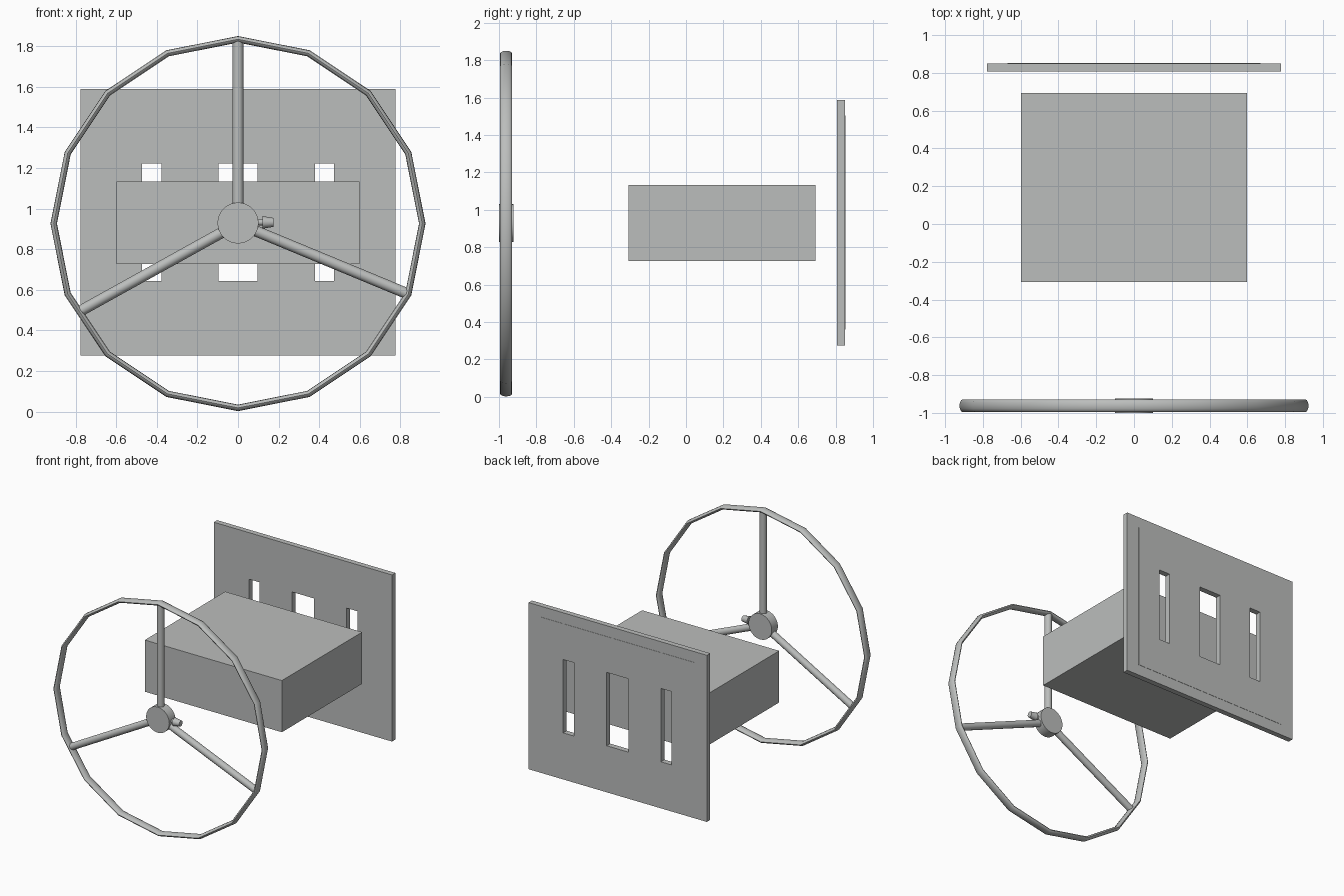
import bpy, bmesh, math
from mathutils import Vector

if "Cube" in bpy.data.objects:
    bpy.data.objects.remove(bpy.data.objects["Cube"])

grey = bpy.data.materials.new("plain_grey")
grey.diffuse_color = (0.5, 0.513, 0.505, 1)
grey.use_nodes = True
grey.node_tree.nodes["Principled BSDF"].inputs["Base Color"].default_value = grey.diffuse_color

ZC, YC = 0.926, -0.962   # wheel centre


def finish(name, bm, smooth=False):
    bmesh.ops.recalc_face_normals(bm, faces=bm.faces)
    me = bpy.data.meshes.new(name)
    bm.to_mesh(me)
    bm.free()
    ob = bpy.data.objects.new(name, me)
    bpy.context.collection.objects.link(ob)
    me.materials.append(grey)
    if smooth:
        bpy.ops.object.select_all(action='DESELECT')
        ob.select_set(True)
        bpy.context.view_layer.objects.active = ob
        bpy.ops.object.shade_smooth_by_angle(angle=math.radians(50))
    return ob


def rod(name, a, b, r1, r2, sides):
    """Cylinder or cone from point a to point b."""
    a, b = Vector(a), Vector(b)
    bm = bmesh.new()
    bmesh.ops.create_cone(bm, cap_ends=True, segments=sides, radius1=r1,
                          radius2=r2, depth=(b - a).length)
    bm.transform((b - a).to_track_quat('Z', 'Y').to_matrix().to_4x4())
    bmesh.ops.translate(bm, verts=bm.verts, vec=(a + b) / 2)
    return finish(name, bm, True)


def slotted_plate(name, xs, zs, y0, y1):
    """Plate with slots: every second inner column of the middle row is open."""
    bm = bmesh.new()
    grid = [[bm.verts.new((x, y0, z)) for z in zs] for x in xs]
    for i in range(len(xs) - 1):
        for j in range(len(zs) - 1):
            if j == 1 and i % 2 == 1:
                continue
            bm.faces.new((grid[i][j], grid[i + 1][j],
                          grid[i + 1][j + 1], grid[i][j + 1]))
    ext = bmesh.ops.extrude_face_region(bm, geom=bm.faces[:], use_keep_orig=True)
    top = [v for v in ext["geom"] if isinstance(v, bmesh.types.BMVert)]
    bmesh.ops.translate(bm, verts=top, vec=(0, y1 - y0, 0))
    return finish(name, bm)


# Wheel rim: 16-sided ring with a flattened tube section
bm = bmesh.new()
SEG, TUBE = 16, 12
rings = []
for i in range(SEG):
    a = 2 * math.pi * i / SEG
    loop = []
    for k in range(TUBE):
        t = 2 * math.pi * k / TUBE
        r = 0.908 + 0.016 * math.cos(t)
        loop.append(bm.verts.new((r * math.cos(a), YC + 0.033 * math.sin(t),
                                  ZC + r * math.sin(a))))
    rings.append(loop)
for i in range(SEG):
    p, q = rings[i], rings[(i + 1) % SEG]
    for k in range(TUBE):
        n = (k + 1) % TUBE
        bm.faces.new((p[k], p[n], q[n], q[k]))
finish("wheel_rim", bm, True)

# Hub and three spokes
rod("wheel_hub", (0, -1.0, ZC + 0.003), (0, -0.923, ZC + 0.003), 0.101, 0.101, 32)
for name, deg, length in (("spoke_top", 90, 0.905), ("spoke_left", 209, 0.885),
                          ("spoke_right", -22.5, 0.905)):
    a = math.radians(deg)
    c, s = math.cos(a), math.sin(a)
    rod(name, (0.08 * c, YC, ZC + 0.08 * s),
        (length * c, YC, ZC + length * s), 0.027, 0.027, 12)

# Small knob on the side of the hub
rod("knob_stem", (0.09, YC, 0.932), (0.13, YC, 0.932), 0.015, 0.015, 12)
rod("knob", (0.12, YC, 0.932), (0.175, YC, 0.932), 0.031, 0.022, 12)

# Main box
bm = bmesh.new()
bmesh.ops.create_cube(bm, size=1)
bmesh.ops.scale(bm, verts=bm.verts, vec=(1.195, 1.0, 0.407))
bmesh.ops.translate(bm, verts=bm.verts, vec=(0, 0.193, 0.93))
finish("main_box", bm)

# Slotted back plate with a slim panel on its rear
slots = [-0.472, -0.378, -0.095, 0.095, 0.38, 0.474]
slotted_plate("back_plate", [-0.777] + slots + [0.777],
              [0.275, 0.643, 1.221, 1.588], 0.808, 0.85)
slotted_plate("rear_panel", [-0.67] + slots + [0.67],
              [0.36, 0.643, 1.221, 1.503], 0.85, 0.852)
